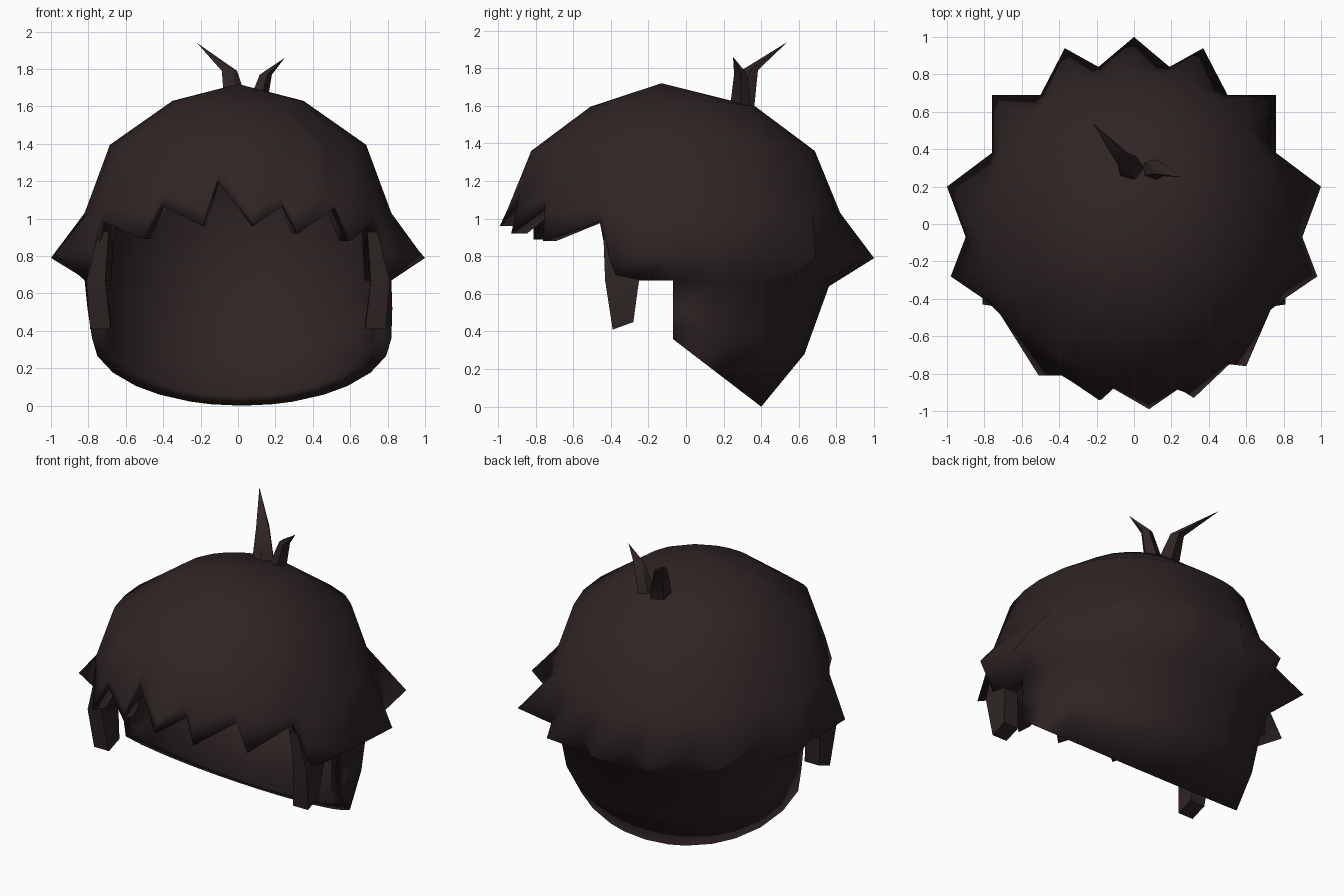
import bpy, bmesh
from math import sin, cos, pi, atan2, radians
from mathutils import Vector

if "Cube" in bpy.data.objects:
    bpy.data.objects.remove(bpy.data.objects["Cube"], do_unlink=True)

hair = bpy.data.materials.new("dark brown hair")
hair.use_nodes = True
colour = (0.029, 0.018, 0.018, 1)
hair.diffuse_color = colour
bsdf = hair.node_tree.nodes["Principled BSDF"]
bsdf.inputs["Base Color"].default_value = colour
bsdf.inputs["Roughness"].default_value = 0.9


def loft(name, rings, cap_start=False, cap_end=False, angle=60):
    """Skin a list of closed point rings; a one-point ring is a tip."""
    bm = bmesh.new()
    rows = [[bm.verts.new(p) for p in ring] for ring in rings]
    for a, b in zip(rows, rows[1:]):
        n = max(len(a), len(b))
        for i in range(n):
            j = (i + 1) % n
            if len(a) == 1:
                bm.faces.new((a[0], b[i], b[j]))
            elif len(b) == 1:
                bm.faces.new((a[i], b[0], a[j]))
            else:
                bm.faces.new((a[i], b[i], b[j], a[j]))
    if cap_start:
        bm.faces.new(rows[0])
    if cap_end:
        bm.faces.new(rows[-1])
    # Columns that repeat a point collapse here
    bmesh.ops.remove_doubles(bm, verts=bm.verts, dist=0.0005)
    bmesh.ops.recalc_face_normals(bm, faces=bm.faces)
    me = bpy.data.meshes.new(name)
    bm.to_mesh(me)
    bm.free()
    for p in me.polygons:
        p.use_smooth = True
    me.set_sharp_from_angle(angle=radians(angle))
    me.materials.append(hair)
    ob = bpy.data.objects.new(name, me)
    bpy.context.collection.objects.link(ob)


# Outline of the hair: spikes and notches at the back, bare sides, uneven fringe
nape = [(0.19, 0.84, 0.80), (0.37, 0.94, 0.79), (0.50, 0.69, 0.80), (0.76, 0.69, 0.79),
        (0.76, 0.38, 0.80), (1.0, 0.20, 0.79), (0.90, -0.07, 0.81)]
side = [nape[-1], (0.98, -0.28, 0.81), (0.79, -0.41, 0.83)]
fringe = [(0.73, -0.46, 0.99), (0.60, -0.76, 0.88), (0.52, -0.74, 1.06), (0.32, -0.93, 0.92),
          (0.24, -0.88, 1.07), (0.08, -0.99, 0.96), (-0.11, -0.88, 1.2), (-0.19, -0.94, 0.96),
          (-0.41, -0.79, 1.07), (-0.51, -0.81, 0.89), (-0.73, -0.46, 0.99)]


def mirror(points):
    return [(-x, y, z) for x, y, z in reversed(points)]


outline = ([(p, "nape") for p in [(0, 1.0, 0.79)] + nape] + [(p, "side") for p in side]
           + [(p, "fringe") for p in fringe] + [(p, "side") for p in mirror(side)]
           + [(p, "nape") for p in mirror(nape)])
CY = -0.07


def inward(p, drop=0.0, s=0.9):
    return Vector((p.x * s, CY + (p.y - CY) * s, p.z - drop))


def column(p, kind):
    """Points from the crown, down the outside, round the hem and up the inside."""
    t = atan2(p[1] - CY, p[0])
    c, s = cos(t), sin(t)

    def at(rx, ry, z):
        return Vector((rx * c, CY + ry * s, z))

    # The dome sits lower at the front and back, and is fuller on the diagonals
    dip = 0.035 * s * s
    full = 1 + 0.03 * sin(2 * t) ** 2
    crown = at(0.35, 0.44, 1.63 - dip)
    upper = at(0.685 * full, 0.755 * full, 1.395 - dip)
    lower = at(0.82, 0.89, 1.03)
    edge = Vector(p)
    if kind == "fringe":
        lower = lower.lerp(upper, max(0, p[2] + 0.07 - lower.z) / (upper.z - lower.z))
        hem = inward(edge, s=0.97)
        hem_in = inward(hem, s=0.93)
    else:
        hem = at(0.82, 0.83, 0.67 - 0.03 * max(s, 0))
        hem_in = inward(hem)
    mid = low = hem
    mid_in = low_in = hem_in
    if kind == "nape":
        mid = at(0.815, 0.70, 0.52 - 0.24 * s) + Vector((0.01, 0, 0))
        low = at(0.80, 0.47, 0.36 - 0.36 * s) + Vector((0.02, 0, 0))
        mid_in, low_in = inward(mid, -0.02), inward(low, -0.05)
    return [crown, upper, lower, edge, hem, mid, low, low_in, mid_in, hem_in,
            inward(lower), inward(upper, 0.06), inward(crown, 0.08)]


columns = [column(p, kind) for p, kind in outline]
rings = [list(ring) for ring in zip(*columns)]
loft("hair_shell", [[(0, -0.13, 1.72)]] + rings + [[(0, -0.13, 1.62)]], angle=110)

# Sideburn locks in front of the ears
for sign, label in ((1, "left"), (-1, "right")):
    sections = []
    for z0, z1, y0, y1, x0, x1 in ((0.93, 0.93, -0.44, -0.27, 0.69, 0.745),
                                   (0.67, 0.67, -0.43, -0.25, 0.71, 0.81),
                                   (0.41, 0.45, -0.39, -0.28, 0.68, 0.79)):
        sections.append([(sign * x0, y0, z0), (sign * x1, y0, z0),
                         (sign * x1, y1, z1), (sign * x0, y1, z1)])
    loft(label + "_sideburn", sections, cap_start=True, cap_end=True, angle=50)


# Two stray tufts on the crown
def tuft(name, base, bend, tip, r):
    def ring(c, rad):
        return [(c[0] + rad * cos(a), c[1] + rad * sin(a), c[2])
                for a in (2 * pi * k / 5 for k in range(5))]
    loft(name, [ring(base, r), ring(bend, r * 0.6), [tip]], cap_start=True)


tuft("tall_tuft", (-0.01, 0.29, 1.58), (-0.05, 0.34, 1.79), (-0.22, 0.54, 1.94), 0.075)
tuft("short_tuft", (0.09, 0.29, 1.58), (0.145, 0.29, 1.77), (0.25, 0.25, 1.86), 0.06)
